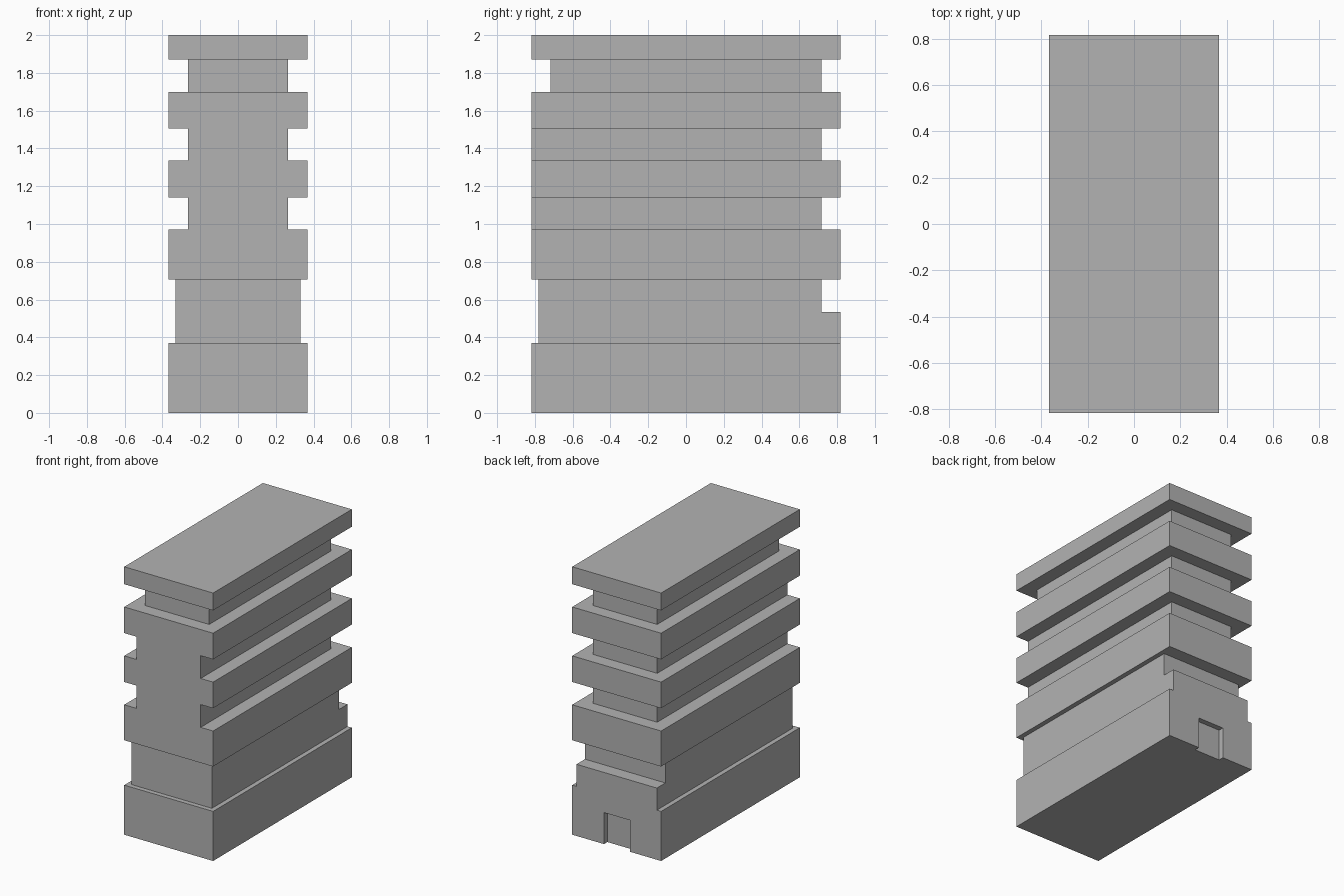
import bpy
import bmesh

if "Cube" in bpy.data.objects:
    bpy.data.objects.remove(bpy.data.objects["Cube"], do_unlink=True)

HALF_X, HALF_Y, HEIGHT = 0.367, 0.818, 2.0
MID_X, CORE_X = 0.332, 0.265       # half widths of the mezzanine and window bands
CORE_Y = 0.718                     # rear face of the recessed bands
BANDS = [(0.97, 1.14), (1.335, 1.505), (1.70, 1.87)]

concrete = bpy.data.materials.new("grey concrete")
concrete.use_nodes = True
grey = (0.45, 0.45, 0.45, 1)
concrete.diffuse_color = grey
concrete.node_tree.nodes["Principled BSDF"].inputs["Base Color"].default_value = grey


def new_object(name, bm):
    bmesh.ops.recalc_face_normals(bm, faces=bm.faces)
    mesh = bpy.data.meshes.new(name)
    bm.to_mesh(mesh)
    bm.free()
    mesh.materials.append(concrete)
    obj = bpy.data.objects.new(name, mesh)
    bpy.context.collection.objects.link(obj)
    return obj


def box(name, x, y, z):
    bm = bmesh.new()
    bmesh.ops.create_cube(bm, size=1)
    for v in bm.verts:
        for axis, span in enumerate((x, y, z)):
            v.co[axis] = span[0] if v.co[axis] < 0 else span[1]
    return new_object(name, bm)


def cut(target, name, x, y, z):
    cutter = box(name, x, y, z)
    cutter.hide_render = True
    mod = target.modifiers.new(name, "BOOLEAN")
    mod.operation = "DIFFERENCE"
    mod.solver = "EXACT"
    mod.object = cutter
    bpy.context.view_layer.objects.active = target
    bpy.ops.object.modifier_apply(modifier=mod.name)
    bpy.data.objects.remove(cutter, do_unlink=True)


# Building body: stepped front outline, mirrored and extruded front to back
side = [(HALF_X, 0)]
for width, (low, high) in zip((MID_X, CORE_X, CORE_X, CORE_X), [(0.37, 0.705)] + BANDS):
    side += [(HALF_X, low), (width, low), (width, high), (HALF_X, high)]
side.append((HALF_X, HEIGHT))
outline = side + [(-x, z) for x, z in reversed(side)]

bm = bmesh.new()
face = bm.faces.new([bm.verts.new((x, -HALF_Y, z)) for x, z in outline])
extruded = bmesh.ops.extrude_face_region(bm, geom=[face])["geom"]
bmesh.ops.translate(bm, vec=(0, 2 * HALF_Y, 0),
                    verts=[g for g in extruded if isinstance(g, bmesh.types.BMVert)])
building = new_object("building_body", bm)

# Rear recesses behind every window band and above the rear entrance block
for band in [(0.535, 0.705)] + BANDS:
    cut(building, "rear_recess", (-1, 1), (CORE_Y, 1), band)

# Front setbacks: top band and mezzanine
cut(building, "front_top_recess", (-1, 1), (-1, -CORE_Y), BANDS[-1])
cut(building, "front_mezzanine_recess", (-1, 1), (-1, -0.782), (0.37, 0.705))

# Rear doorway
cut(building, "doorway", (-0.11, 0.105), (HALF_Y - 0.04, 1), (-0.1, 0.235))
